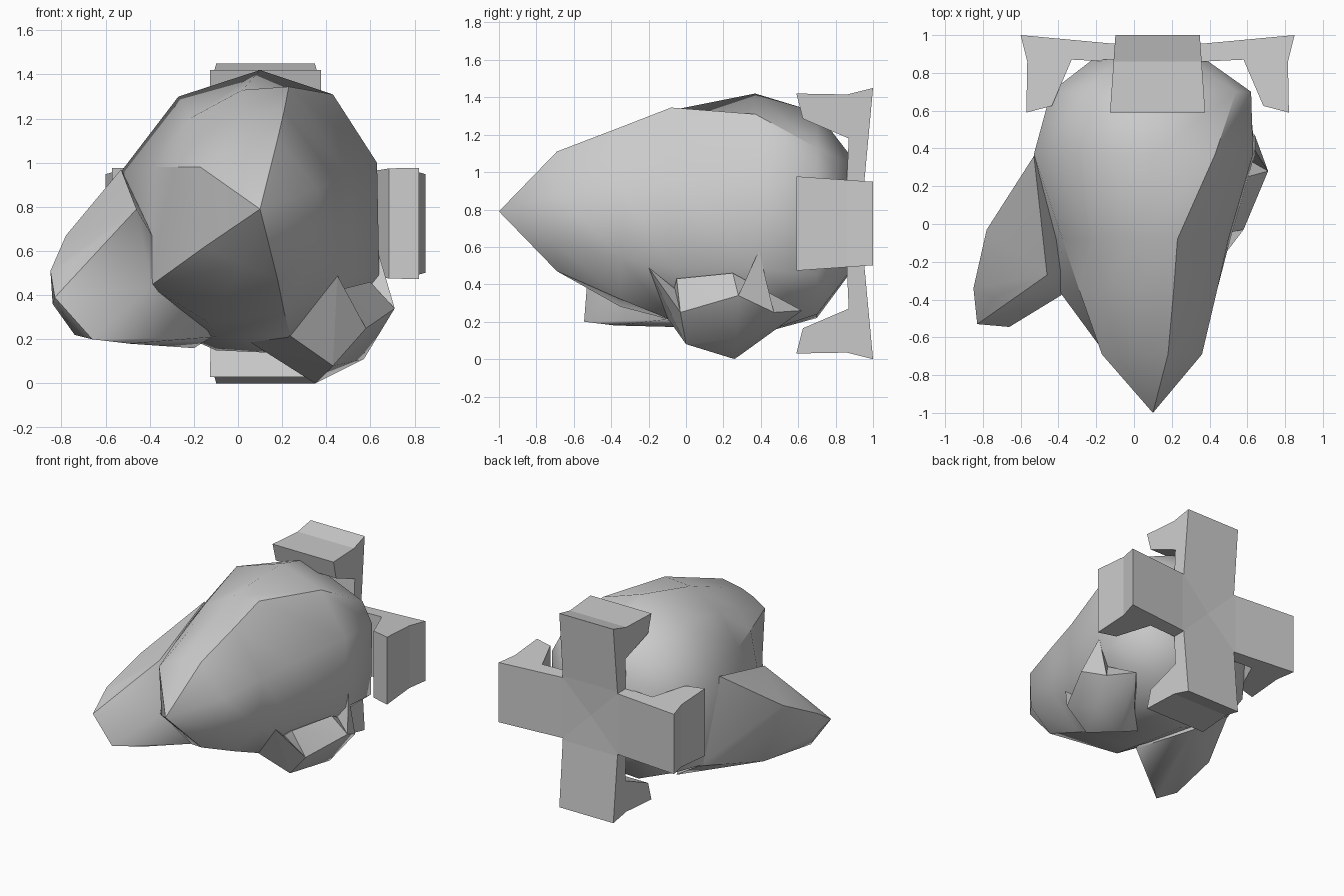
import bpy, bmesh, math


def finish(name, bm, smooth=None):
    bmesh.ops.recalc_face_normals(bm, faces=bm.faces)
    mesh = bpy.data.meshes.new(name)
    bm.to_mesh(mesh)
    bm.free()
    ob = bpy.data.objects.new(name, mesh)
    bpy.context.collection.objects.link(ob)
    if smooth:
        bpy.ops.object.select_all(action='DESELECT')
        ob.select_set(True)
        bpy.context.view_layer.objects.active = ob
        bpy.ops.object.shade_smooth_by_angle(angle=math.radians(smooth),
                                             keep_sharp_edges=True)
    return ob


def hull(name, points, smooth=None):
    bm = bmesh.new()
    for p in points:
        bm.verts.new(p)
    bmesh.ops.convex_hull(bm, input=bm.verts)
    loose = [v for v in bm.verts if not v.link_faces]
    bmesh.ops.delete(bm, geom=loose, context='VERTS')
    return finish(name, bm, smooth)


# Pointed rocky body: cross-sections (x, z), clockwise from the top, along y
sections = {
    -0.69: [(0.02, 1.08), (0.18, 1.11), (0.36, 0.88), (0.35, 0.62), (0.18, 0.47),
            (0.02, 0.54), (-0.15, 0.62), (-0.17, 0.98), (-0.08, 1.04)],
    -0.35: [(0.02, 1.22), (0.21, 1.24), (0.44, 0.92), (0.43, 0.54), (0.21, 0.32),
            (-0.14, 0.28), (-0.40, 0.44), (-0.29, 0.98), (-0.17, 1.11)],
    -0.08: [(0.02, 1.33), (0.23, 1.345), (0.50, 0.95), (0.51, 0.49), (0.24, 0.21),
            (-0.10, 0.21), (-0.45, 0.42), (-0.38, 0.98), (-0.22, 1.20)],
    0.37: [(0.10, 1.42), (0.43, 1.31), (0.63, 1.00), (0.64, 0.49), (0.35, 0.13),
           (-0.10, 0.15), (-0.48, 0.32), (-0.53, 0.96), (-0.27, 1.30)],
    0.70: [(0.08, 1.32), (0.54, 1.13), (0.62, 0.98), (0.61, 0.45), (0.35, 0.24),
           (-0.10, 0.22), (-0.39, 0.34), (-0.44, 0.90), (-0.25, 1.19)],
    0.87: [(0.10, 1.10), (0.28, 1.05), (0.38, 0.90), (0.38, 0.60), (0.25, 0.46),
           (0.0, 0.45), (-0.18, 0.55), (-0.22, 0.88), (-0.10, 1.05)],
}
bm = bmesh.new()
rings = [[bm.verts.new((x, y, z)) for x, z in pts] for y, pts in sections.items()]
nose = bm.verts.new((0.10, -1.0, 0.79))
n = len(rings[0])
for i in range(n):
    j = (i + 1) % n
    bm.faces.new((nose, rings[0][i], rings[0][j]))
    for a, b in zip(rings, rings[1:]):
        bm.faces.new((a[i], b[i], b[j], a[j]))
bm.faces.new(rings[-1])
# hard ridges running back from the nose
for i in (1, 4, 6, 7):
    line = [nose] + [ring[i] for ring in rings[:5 if i == 1 else 3]]
    for a, b in zip(line, line[1:]):
        bm.edges.get((a, b)).smooth = False
finish("body", bm, 55)

# Large lobe reaching forward and down on the left
hull("left_lobe", [
    (-0.53, 0.36, 0.97), (-0.78, -0.03, 0.67), (-0.85, -0.34, 0.51),
    (-0.46, -0.27, 0.79), (-0.74, -0.39, 0.56), (-0.83, -0.53, 0.39),
    (-0.84, -0.36, 0.36), (-0.74, -0.42, 0.22), (-0.66, -0.545, 0.20),
    (-0.49, -0.38, 0.18), (-0.12, -0.12, 0.21), (-0.39, -0.38, 0.44),
    (-0.66, 0.02, 0.24), (-0.44, 0.48, 0.32), (-0.20, 0.40, 0.16)], 40)

# Keel under the right side: low shelf with a front and a rear spike
rim_front, rim_rear = (0.58, -0.03, 0.25), (0.71, 0.28, 0.34)
foot_front, foot_rear = (0.43, 0.0, 0.08), (0.57, 0.27, 0.11)
corner = (0.23, -0.10, 0.22)
hull("right_keel", [corner, rim_front, rim_rear, foot_front, foot_rear,
                    (0.35, 0.26, 0.0), (0.05, 0.10, 0.19), (0.64, 0.47, 0.25),
                    (0.35, 0.42, 0.12), (0.50, 0.62, 0.26), (0.48, -0.05, 0.43),
                    (0.60, 0.25, 0.46)], 40)
hull("front_spike", [(0.45, -0.20, 0.49), corner, rim_front, foot_front,
                     (0.42, 0.06, 0.28)])
hull("rear_spike", [(0.64, 0.39, 0.58), rim_rear, foot_rear, (0.64, 0.47, 0.25),
                    (0.48, 0.36, 0.28)])

# Rear cross: four hooked arms, profile (radius, y), narrowing toward the back
profile = [(0, 0.945), (0.24, 0.955), (0.725, 1.0), (0.69, 0.86), (0.695, 0.59),
           (0.56, 0.625), (0.455, 0.87), (0.24, 0.86), (0, 0.86)]
bm = bmesh.new()
for k in range(4):
    c, s = round(math.cos(k * math.pi / 2)), round(math.sin(k * math.pi / 2))
    sides = []
    for sign in (-1, 1):
        side = []
        for r, y in profile:
            w = sign * (0.252 - 0.07 * (y - 0.59))
            side.append(bm.verts.new((0.125 + r * c - w * s, y, 0.725 + r * s + w * c)))
        sides.append(side)
    a, b = sides
    bm.faces.new(a)
    bm.faces.new(b[::-1])
    for i in range(len(a)):
        j = (i + 1) % len(a)
        bm.faces.new((a[i], a[j], b[j], b[i]))
finish("rear_cross", bm)
